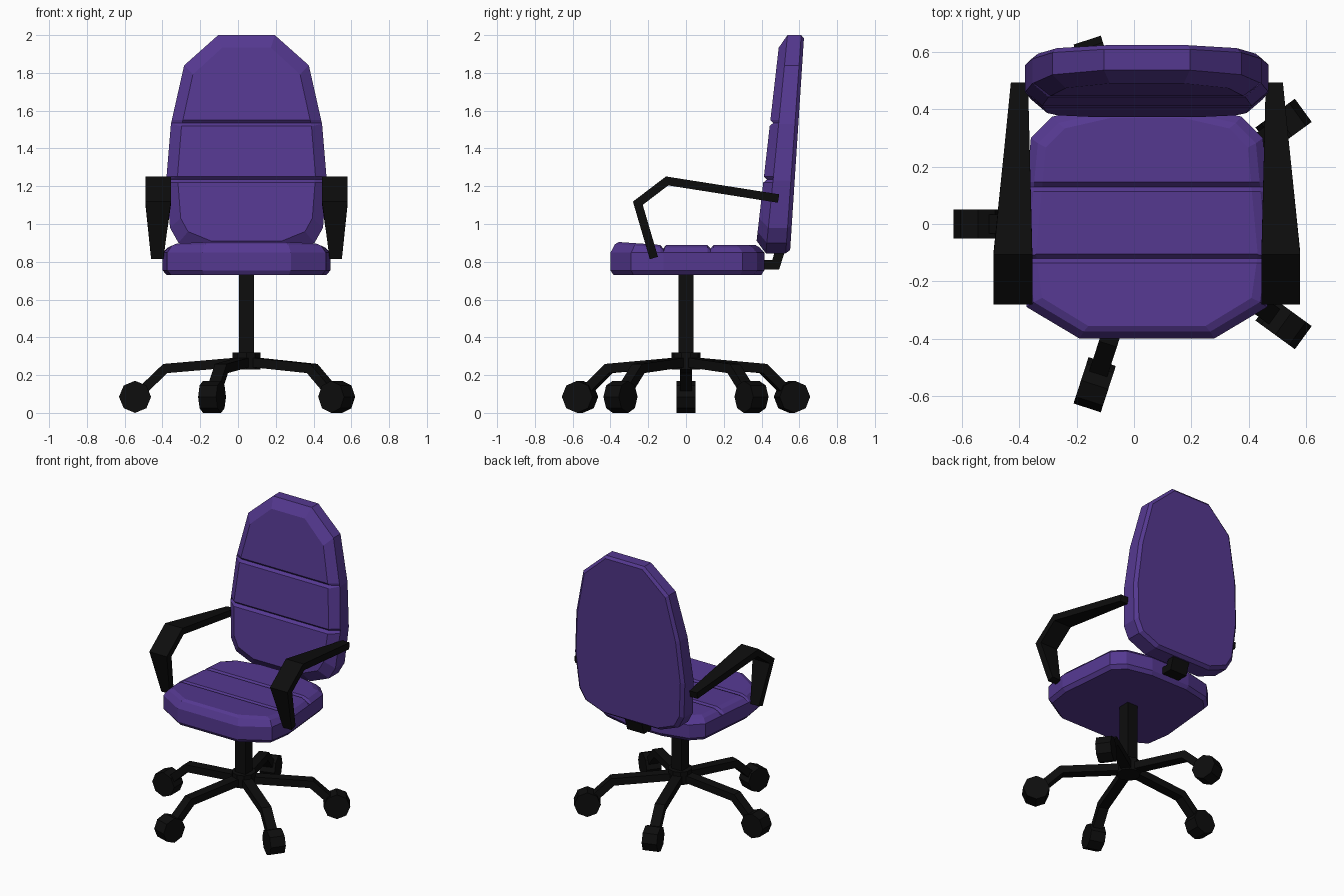
import bpy, bmesh, math
from mathutils import Matrix, Vector

if "Cube" in bpy.data.objects:
    bpy.data.objects.remove(bpy.data.objects["Cube"])

CX = 0.045  # the chair's own axis


def material(name, rgb):
    m = bpy.data.materials.new(name)
    m.diffuse_color = (*rgb, 1)
    m.use_nodes = True
    m.node_tree.nodes["Principled BSDF"].inputs["Base Color"].default_value = m.diffuse_color
    return m


PURPLE = material("purple_fabric", (0.09, 0.04, 0.28))
BLACK = material("black_plastic", (0.004, 0.004, 0.004))


def finish(name, bm, mat):
    bmesh.ops.recalc_face_normals(bm, faces=bm.faces[:])
    me = bpy.data.meshes.new(name)
    bm.to_mesh(me)
    bm.free()
    me.materials.append(mat)
    ob = bpy.data.objects.new(name, me)
    bpy.context.collection.objects.link(ob)
    return ob


def cushion(name, half, rings, vc, wall, grooves, depth, place):
    """Loft a mirrored outline through (w, scale_u, scale_v) rings, then press grooves into the top."""
    outline = half + [(-u, v) for u, v in reversed(half)]
    bm = bmesh.new()
    loops = [[bm.verts.new((u * su, vc + (v - vc) * sv, w)) for u, v in outline]
             for w, su, sv in rings]
    n = len(outline)
    for a, b in zip(loops, loops[1:]):
        for i in range(n):
            j = (i + 1) % n
            bm.faces.new((a[i], a[j], b[j], b[i]))
    bm.faces.new(loops[0][::-1])
    bm.faces.new(loops[-1])
    for g in grooves:
        for off in (-0.016, 0, 0.016):
            bmesh.ops.bisect_plane(bm, geom=bm.verts[:] + bm.edges[:] + bm.faces[:],
                                   plane_co=(0, g + off, 0), plane_no=(0, 1, 0))
        for v in bm.verts:
            if abs(v.co.y - g) < 1e-4 and v.co.z > wall + 0.005:
                v.co.z -= depth
    for v in bm.verts:
        v.co = place(*v.co)
    return finish(name, bm, PURPLE)


def strip(name, path, thick, matrix):
    """Bent bar: path of (y, z, u_min, u_max), mitred at the bends."""
    pts = [Vector((p[0], p[1])) for p in path]
    bm = bmesh.new()
    secs = []
    for i, p in enumerate(path):
        dirs = []
        if i > 0:
            dirs.append((pts[i] - pts[i - 1]).normalized())
        if i < len(pts) - 1:
            dirs.append((pts[i + 1] - pts[i]).normalized())
        t = sum(dirs, Vector((0, 0))).normalized()
        nrm = Vector((-t.y, t.x)) * (thick / 2 / t.dot(dirs[0]))
        a, b = pts[i] + nrm, pts[i] - nrm
        secs.append([bm.verts.new(c) for c in ((p[2], a.x, a.y), (p[3], a.x, a.y),
                                               (p[3], b.x, b.y), (p[2], b.x, b.y))])
    for a, b in zip(secs, secs[1:]):
        for i in range(4):
            j = (i + 1) % 4
            bm.faces.new((a[i], a[j], b[j], b[i]))
    bm.faces.new(secs[0])
    bm.faces.new(secs[-1])
    bm.transform(matrix)
    return finish(name, bm, BLACK)


def cylinder(name, sides, r, depth, matrix):
    bm = bmesh.new()
    bmesh.ops.create_cone(bm, cap_ends=True, segments=sides, radius1=r, radius2=r,
                          depth=depth, matrix=matrix)
    return finish(name, bm, BLACK)


# Seat cushion, rising slightly at the front
def place_seat(u, v, w):
    lift = max(0, -0.12 - v) * 0.07 if w > 0.86 else 0
    return Vector((CX + u, v, w + lift))


cushion("seat",
        [(.235, -.40), (.42, -.29), (.445, -.12), (.405, .30), (.33, .375), (.15, .415)],
        [(.73, .95, .96), (.755, 1, 1), (.848, 1, 1), (.875, .94, .94), (.888, .87, .89)],
        0.0, 0.848, (-.12, .13), 0.018, place_seat)


# Backrest, leaning back and thinning toward the top
def place_back(u, v, w):
    return Vector((CX + u, 0.55 + 0.065 * (v - 0.84) - w * (1 - 0.275 * (v - 0.93)), v))


cushion("backrest",
        [(.22, .845), (.36, .90), (.405, .98), (.425, 1.23), (.40, 1.53), (.33, 1.84), (.15, 2.0)],
        [(0, .95, .97), (.022, 1, 1), (.125, 1, 1), (.18, .86, .885)],
        1.42, 0.125, (1.235, 1.535), 0.02, place_back)

# Armrests, one on each side
arm = [(-.17, .82, .44, .505), (-.255, 1.11, .40, .535),
       (-.10, 1.228, .40, .535), (.49, 1.135, .415, .475)]
for side, s in (("left", -1), ("right", 1)):
    strip(side + "_armrest", arm, 0.045,
          Matrix.Translation((CX, 0, 0)) @ Matrix.Diagonal((s, 1, 1, 1)))

# Bracket joining seat and backrest
strip("back_bracket", [(.36, .785, -.065, .065), (.475, .785, -.065, .065),
                       (.505, .88, -.065, .065)], 0.05, Matrix.Translation((CX, 0, 0)))

# Column and hub
cylinder("column", 4, 0.04 * math.sqrt(2), 0.48,
         Matrix.Translation((CX, 0, 0.50)) @ Matrix.Rotation(math.pi / 4, 4, 'Z'))
cylinder("hub", 10, 0.077, 0.09, Matrix.Translation((CX, 0, 0.275)))

# Five legs with casters
leg = [(0, .272, -.033, .033), (.43, .235, -.033, .033), (.555, .115, -.033, .033)]
for i in range(5):
    spin = Matrix.Translation((CX, 0, 0)) @ Matrix.Rotation(math.radians(90 + 72 * i), 4, 'Z')
    strip(f"leg_{i + 1}", leg, 0.05, spin)
    cylinder(f"caster_{i + 1}", 8, 0.085, 0.10,
             spin @ Matrix.Translation((0, 0.59, 0.085)) @ Matrix.Rotation(math.pi / 2, 4, 'Y'))
